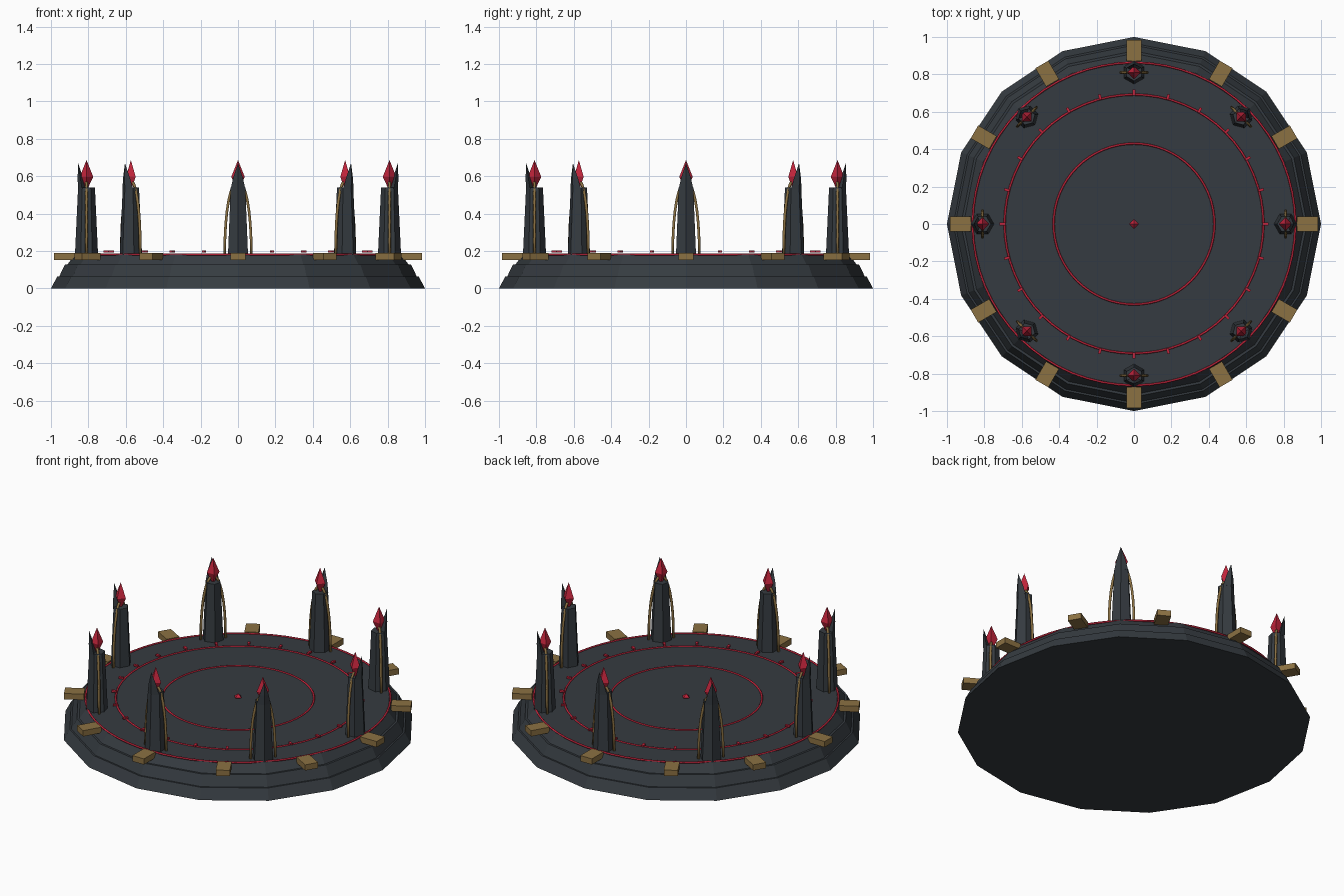
import bpy, bmesh, math
from mathutils import Matrix, Vector

if "Cube" in bpy.data.objects:
    bpy.data.objects.remove(bpy.data.objects["Cube"])


def material(name, col):
    m = bpy.data.materials.new(name)
    m.diffuse_color = (*col, 1)
    m.use_nodes = True
    m.node_tree.nodes["Principled BSDF"].inputs["Base Color"].default_value = m.diffuse_color
    return m


STONE = material("dark slate", (0.036, 0.044, 0.052))
BRASS = material("aged brass", (0.26, 0.165, 0.055))
RED = material("crimson", (0.54, 0.018, 0.045))


def make(name, bm, mat, smooth=False):
    bmesh.ops.recalc_face_normals(bm, faces=bm.faces)
    me = bpy.data.meshes.new(name)
    bm.to_mesh(me)
    bm.free()
    me.materials.append(mat)
    for p in me.polygons:
        p.use_smooth = smooth
    ob = bpy.data.objects.new(name, me)
    bpy.context.collection.objects.link(ob)
    return ob


def place(angle, r, z=0):
    # local x points outward, local y along the tangent
    return Matrix.Rotation(angle, 4, 'Z') @ Matrix.Translation((r, 0, z))


def lathe(bm, profile, sides, mat=Matrix(), offset=0):
    # stack of closed (radius, z) rings; radius 0 makes a point
    rings = []
    for r, z in profile:
        n = 1 if r == 0 else sides
        rings.append([bm.verts.new(mat @ Vector((
            r * math.cos(offset + math.tau * i / sides),
            r * math.sin(offset + math.tau * i / sides), z))) for i in range(n)])
    for a, b in zip(rings, rings[1:]):
        for i in range(sides):
            j = (i + 1) % sides
            vs = [a[i % len(a)], a[j % len(a)], b[j % len(b)], b[i % len(b)]]
            bm.faces.new(list(dict.fromkeys(vs)))
    for ring in (rings[0], rings[-1]):
        if len(ring) > 2:
            bm.faces.new(ring)


def tube(bm, pts, frames, rad, sides=6, closed=False):
    # sweep a circle; frames give the two cross-section axes
    rings = [[bm.verts.new(p + rad * (math.cos(math.tau * k / sides) * u
                                      + math.sin(math.tau * k / sides) * v))
              for k in range(sides)] for p, (u, v) in zip(pts, frames)]
    for i in range(len(rings) if closed else len(rings) - 1):
        a, b = rings[i], rings[(i + 1) % len(rings)]
        for k in range(sides):
            m = (k + 1) % sides
            bm.faces.new((a[k], a[m], b[m], b[k]))
    if not closed:
        bm.faces.new(rings[0])
        bm.faces.new(rings[-1])


def box(bm, size, mat):
    bmesh.ops.create_cube(bm, size=1, matrix=mat @ Matrix.Diagonal((*size, 1)))


# stepped sixteen-sided platform
bm = bmesh.new()
lathe(bm, [(1, 0), (0.966, 0.064), (0.956, 0.064), (0.925, 0.128),
           (0.912, 0.128), (0.872, 0.182)], 16)
make("platform", bm, STONE)

# glowing floor rings
Z = Vector((0, 0, 1))
for name, r in (("outer_ring", 0.863), ("middle_ring", 0.692), ("inner_ring", 0.43)):
    bm = bmesh.new()
    dirs = [Vector((math.cos(math.tau * i / 64), math.sin(math.tau * i / 64), 0))
            for i in range(64)]
    tube(bm, [d * r + Z * 0.182 for d in dirs], [(d, Z) for d in dirs], 0.006, closed=True)
    make(name, bm, RED, True)

# rune marks around the middle ring
bm = bmesh.new()
for i in range(24):
    box(bm, (0.03, 0.014, 0.01), place(math.tau * i / 24, 0.703, 0.197))
make("rune_marks", bm, RED)

# small gem in the floor centre
bm = bmesh.new()
lathe(bm, [(0, 0.175), (0.025, 0.19), (0, 0.21)], 4)
make("centre_gem", bm, RED)

# brass rim blocks
bm = bmesh.new()
for i in range(12):
    box(bm, (0.114, 0.08, 0.036), place(math.tau * i / 12, 0.928, 0.171))
make("rim_blocks", bm, BRASS)

# eight pillars, each with spike, crystal and brass arch
for i in range(8):
    M = place(math.tau * i / 8, 0.81)
    bm = bmesh.new()
    lathe(bm, [(0.062, 0.175), (0.045, 0.54)], 6, M)
    make(f"pillar_{i}", bm, STONE)

    bm = bmesh.new()
    lathe(bm, [(0.036, 0.53), (0.024, 0.59), (0, 0.67)], 4,
          M @ Matrix.Translation((0.024, 0, 0))
          @ Matrix.Translation((0, 0, 0.53)) @ Matrix.Shear('XY', 4, (0.15, 0))
          @ Matrix.Translation((0, 0, -0.53)) @ Matrix.Diagonal((0.6, 1.1, 1, 1)))
    make(f"spike_{i}", bm, STONE)

    bm = bmesh.new()
    lathe(bm, [(0, 0.52), (0.036, 0.597), (0, 0.687)], 4, M)
    make(f"crystal_{i}", bm, RED)

    bm = bmesh.new()
    R = M.to_3x3()
    pts, frames = [], []
    for k in range(17):
        t = math.pi * k / 16
        pts.append(M @ Vector((0, 0.071 * math.cos(t), 0.18 + 0.395 * math.sin(t) ** 0.9)))
        tangent = Vector((0, -0.071 * math.sin(t), 0.395 * math.cos(t))).normalized()
        side = Vector((1, 0, 0))
        frames.append((R @ side, R @ side.cross(tangent)))
    tube(bm, pts, frames, 0.008)
    make(f"arch_{i}", bm, BRASS, True)
